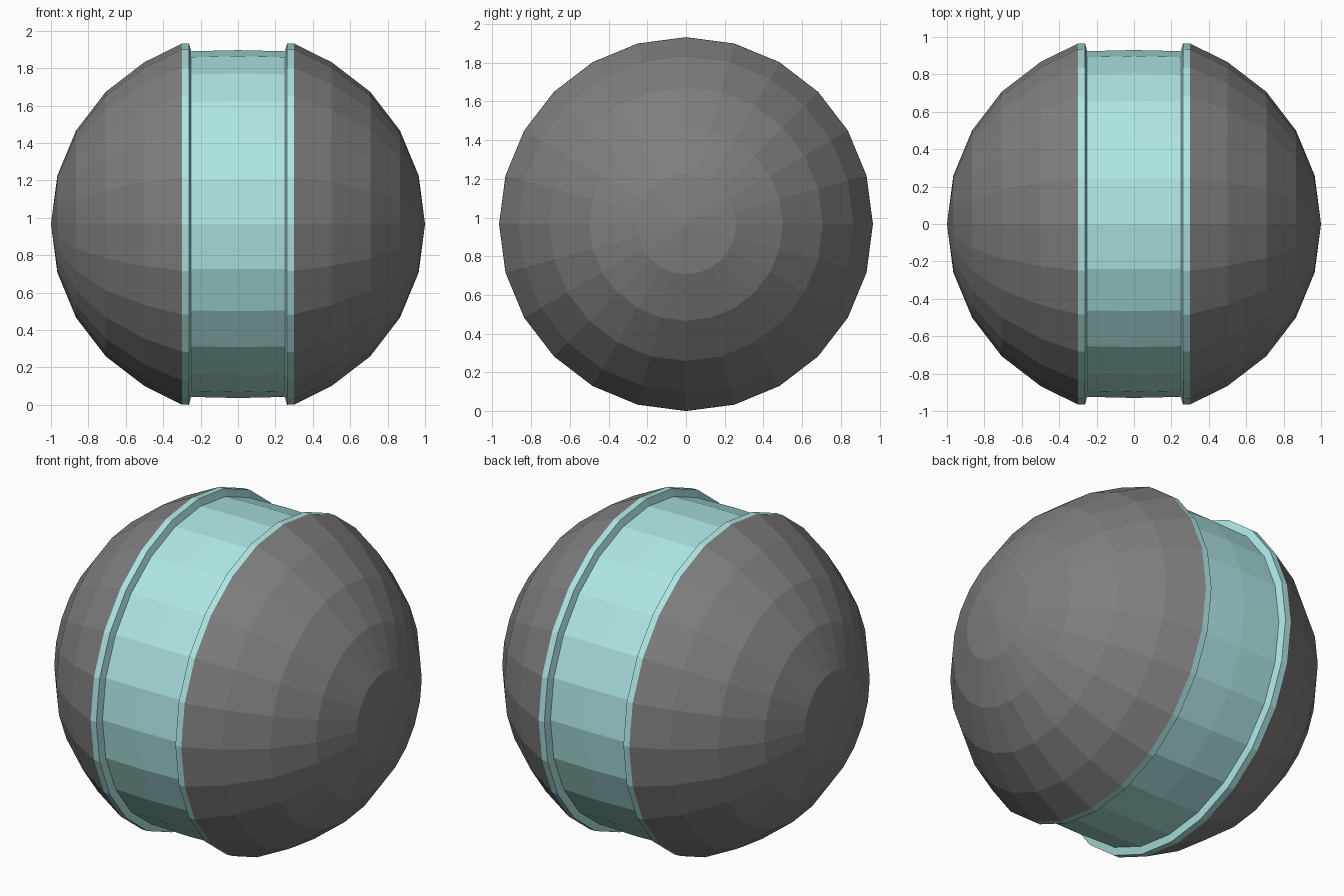
import bpy, bmesh, math

if "Cube" in bpy.data.objects:
    bpy.data.objects.remove(bpy.data.objects["Cube"])

SEGMENTS = 24
CENTRE_Z = 0.966


def lathe(name, profile, material):
    """Revolve (x, radius) points around the x axis with flat facets."""
    bm = bmesh.new()
    rings = []
    for x, r in profile:
        count = SEGMENTS if r > 0 else 1
        rings.append([bm.verts.new((x,
                                    r * math.sin(math.tau * i / SEGMENTS),
                                    r * math.cos(math.tau * i / SEGMENTS)))
                      for i in range(count)])
    for a, b in zip(rings, rings[1:]):
        for i in range(SEGMENTS):
            j = (i + 1) % SEGMENTS
            corners = [a[i % len(a)], a[j % len(a)], b[j % len(b)], b[i % len(b)]]
            bm.faces.new(list(dict.fromkeys(corners)))
    bmesh.ops.recalc_face_normals(bm, faces=bm.faces)
    # Faces must point away from the centre of the ball
    if sum(f.normal.dot(f.calc_center_median()) for f in bm.faces) < 0:
        bmesh.ops.reverse_faces(bm, faces=bm.faces)
    mesh = bpy.data.meshes.new(name)
    bm.to_mesh(mesh)
    bm.free()
    obj = bpy.data.objects.new(name, mesh)
    obj.location.z = CENTRE_Z
    bpy.context.collection.objects.link(obj)
    mesh.materials.append(material)
    return obj


def colour(name, r, g, b):
    mat = bpy.data.materials.new(name)
    mat.diffuse_color = (r, g, b, 1)
    mat.use_nodes = True
    mat.node_tree.nodes["Principled BSDF"].inputs["Base Color"].default_value = mat.diffuse_color
    return mat


teal = colour("teal", 0.42, 0.79, 0.77)
dark_grey = colour("dark_grey", 0.21, 0.21, 0.21)

# Two dark domes, pole to band seam
dome = [(math.cos(math.radians(a)), math.sin(math.radians(a)) if a else 0)
        for a in range(0, 61, 15)] + [(0.30, 0.965)]
for side, sign in (("right", 1), ("left", -1)):
    lathe(side + "_dome", [(sign * x, r) for x, r in dome], dark_grey)

# Teal band: raised rims with a shallow groove between them
half = [(0.30, 0.965), (0.262, 0.966), (0.25, 0.924)]
band = half + [(0, 0.93)] + [(-x, r) for x, r in reversed(half)]
lathe("centre_band", band, teal)
